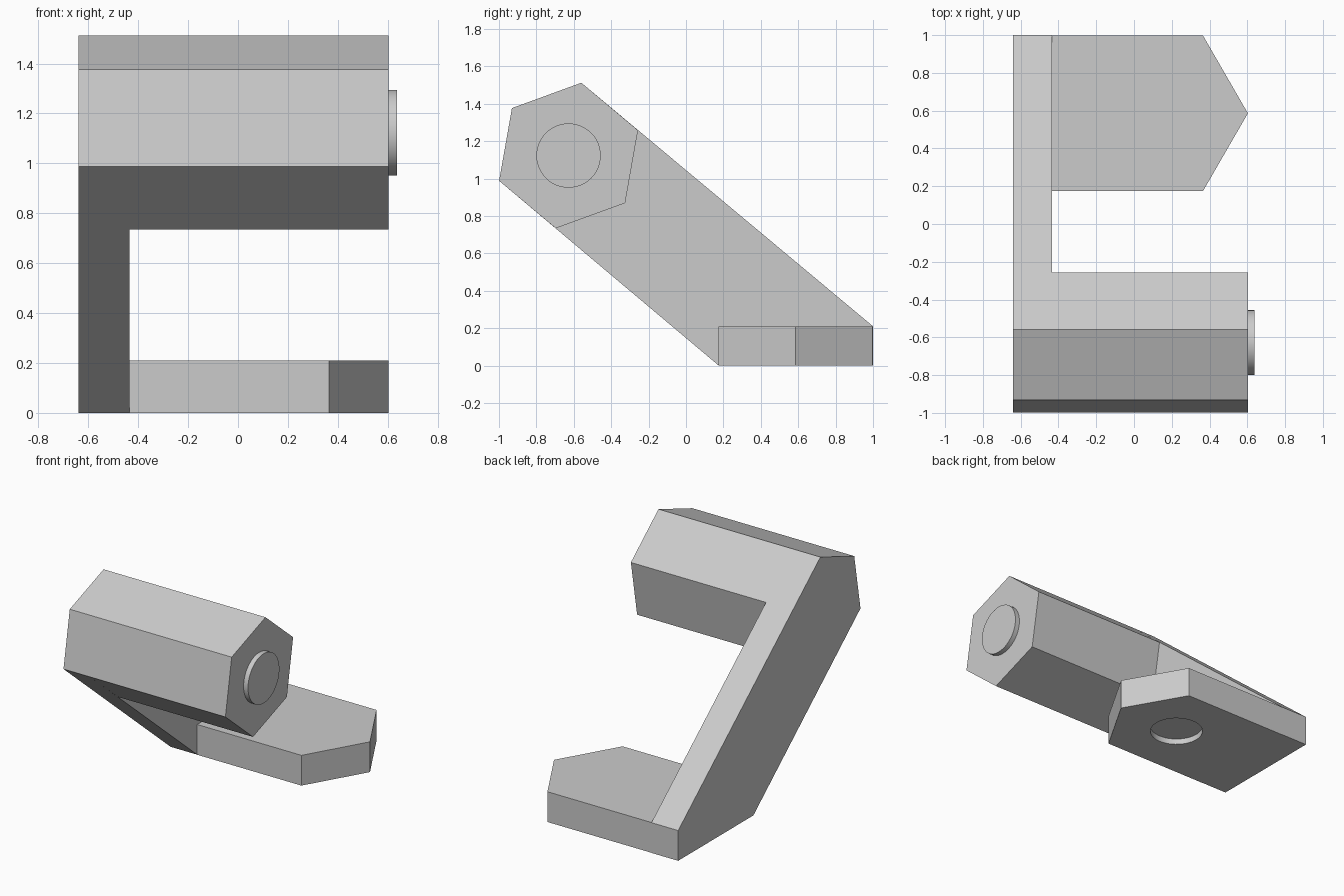
import bpy
import bmesh
from math import cos, sin, radians
from mathutils import Matrix, Vector

cube = bpy.data.objects.get("Cube")
if cube:
    bpy.data.objects.remove(cube, do_unlink=True)

grey = bpy.data.materials.new("light grey")
grey.use_nodes = True
grey.diffuse_color = (0.6, 0.6, 0.6, 1)
grey.node_tree.nodes["Principled BSDF"].inputs["Base Color"].default_value = grey.diffuse_color

LEFT, INNER, RIGHT = -0.64, -0.435, 0.603   # x of the arm's outer and inner face, and of the free end


def prism(name, points, axis, start, end):
    """Extrude a flat outline along x (points are y, z) or along z (points are x, y)."""
    bm = bmesh.new()
    place = (lambda a, b: (start, a, b)) if axis == "X" else (lambda a, b: (a, b, start))
    face = bm.faces.new([bm.verts.new(place(a, b)) for a, b in points])
    step = Vector((end - start, 0, 0)) if axis == "X" else Vector((0, 0, end - start))
    top = bmesh.ops.extrude_face_region(bm, geom=[face], use_keep_orig=True)
    bmesh.ops.translate(bm, vec=step, verts=[v for v in top["geom"] if isinstance(v, bmesh.types.BMVert)])
    bmesh.ops.recalc_face_normals(bm, faces=bm.faces)
    mesh = bpy.data.meshes.new(name)
    bm.to_mesh(mesh)
    bm.free()
    mesh.materials.append(grey)
    obj = bpy.data.objects.new(name, mesh)
    bpy.context.collection.objects.link(obj)
    return obj


def ring(cx, cy, radius, sides, turn=0):
    """Corners of a regular polygon."""
    angles = [radians(turn + 360 * i / sides) for i in range(sides)]
    return [(cx + radius * cos(a), cy + radius * sin(a)) for a in angles]


def smooth(obj):
    bpy.ops.object.select_all(action="DESELECT")
    obj.select_set(True)
    bpy.context.view_layer.objects.active = obj
    bpy.ops.object.shade_smooth_by_angle(angle=radians(30))


# Hexagonal barrel, tilted so that two of its flats run along the arm
barrel_y, barrel_z = -0.628, 1.123
hexagon = ring(barrel_y, barrel_z, 0.395, 6, 20)
prism("barrel", hexagon, "X", INNER, RIGHT)

# Slanting arm, rounded off by the barrel's upper and front corners
arm = [hexagon[3], hexagon[2], hexagon[1], (1, 0.21), (1, 0), (0.175, 0)]
prism("slanting_arm", arm, "X", LEFT, INNER)

# Round boss on the barrel's free end
boss = prism("end_boss", ring(barrel_y, barrel_z, 0.172, 48), "X", RIGHT, 0.637)
smooth(boss)

# Pointed foot with a shallow round socket underneath
foot_x, foot_y, foot_r = 0.127, 0.586, 0.476
tip = ring(foot_x, foot_y, foot_r, 6)
foot = prism("foot", [(INNER, tip[5][1]), tip[5], tip[0], tip[1], (INNER, tip[1][1])], "Z", 0, 0.21)
cutter = prism("socket_cutter", ring(foot_x, foot_y, 0.172, 48), "Z", -0.1, 0.04)
cutter.hide_render = True
cut = foot.modifiers.new("socket", "BOOLEAN")
cut.operation = "DIFFERENCE"
cut.solver = "EXACT"
cut.object = cutter
bpy.context.view_layer.objects.active = foot
bpy.ops.object.modifier_apply(modifier=cut.name)
bpy.data.objects.remove(cutter, do_unlink=True)
smooth(foot)
